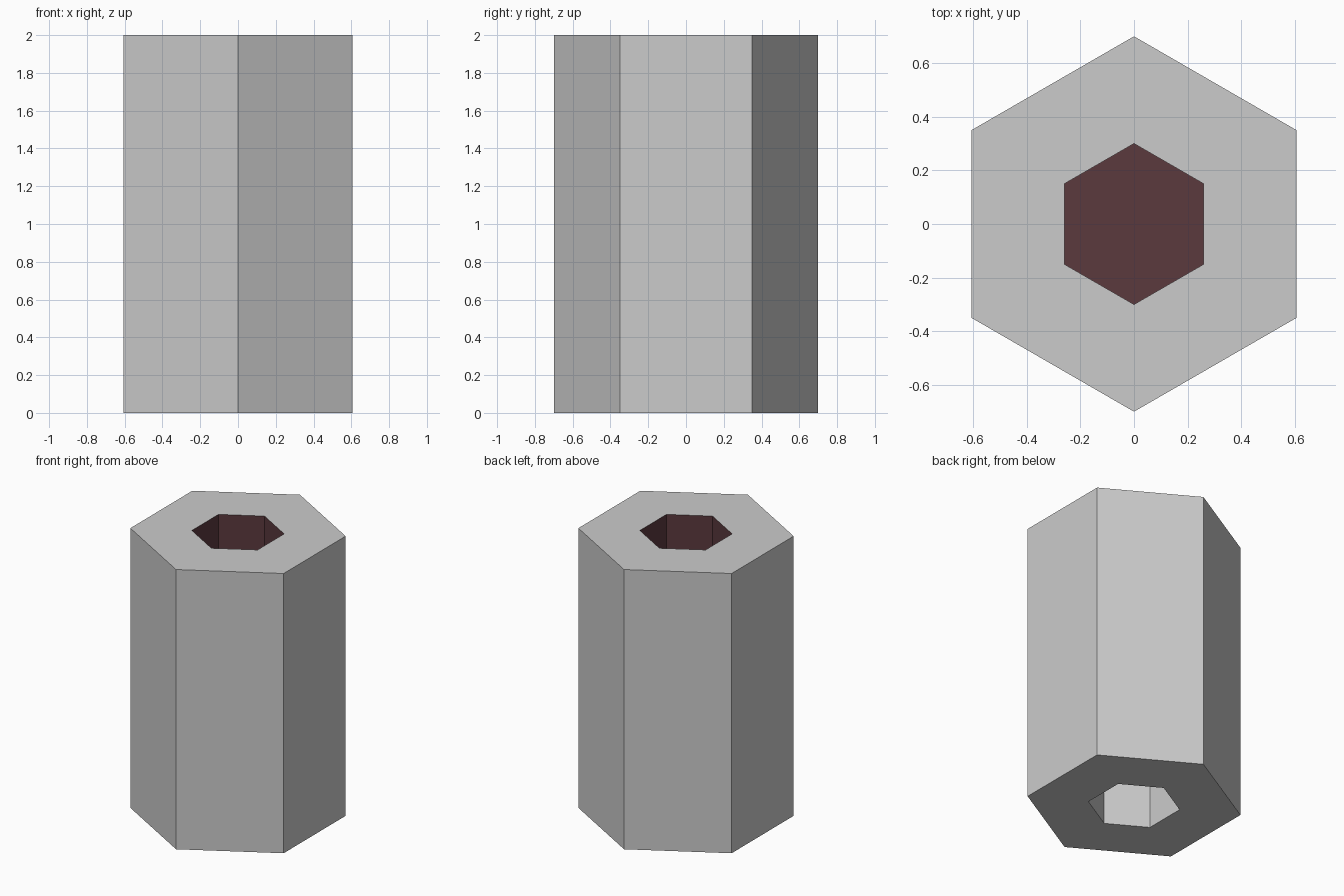
import bpy, bmesh
from math import sin, cos, pi

if "Cube" in bpy.data.objects:
    bpy.data.objects.remove(bpy.data.objects["Cube"])

OUTER, INNER, HEIGHT = 0.70, 0.30, 2.0
TOP_DEPTH, BOTTOM_DEPTH = 0.95, 0.95


def hex_ring(bm, radius, z):
    # corners point along +y and -y
    return [bm.verts.new((radius * cos(pi / 6 + i * pi / 3),
                          radius * sin(pi / 6 + i * pi / 3), z)) for i in range(6)]


def bridge(bm, a, b, mat=0):
    for i in range(6):
        j = (i + 1) % 6
        bm.faces.new((a[i], a[j], b[j], b[i])).material_index = mat


bm = bmesh.new()
# section from the lower recess floor, round the outside, to the upper recess floor
rings = [hex_ring(bm, r, z) for r, z in (
    (INNER, BOTTOM_DEPTH), (INNER, 0), (OUTER, 0),
    (OUTER, HEIGHT), (INNER, HEIGHT), (INNER, HEIGHT - TOP_DEPTH))]
for k in range(5):
    bridge(bm, rings[k], rings[k + 1], 1 if k == 4 else 0)
# recess floors
bm.faces.new(rings[0][::-1])
bm.faces.new(rings[5]).material_index = 1
bmesh.ops.recalc_face_normals(bm, faces=bm.faces)

mesh = bpy.data.meshes.new("hexagonal_column")
# plain body and dark upper recess
body = bpy.data.materials.new("plain_grey")
body.diffuse_color = (0.8, 0.8, 0.8, 1)
body.use_nodes = True
body.node_tree.nodes["Principled BSDF"].inputs["Base Color"].default_value = body.diffuse_color
dark = bpy.data.materials.new("dark_recess")
dark.diffuse_color = (0.103, 0.041, 0.048, 1)
dark.use_nodes = True
dark.node_tree.nodes["Principled BSDF"].inputs["Base Color"].default_value = dark.diffuse_color
mesh.materials.append(body)
mesh.materials.append(dark)
bm.to_mesh(mesh)
bm.free()
bpy.context.collection.objects.link(bpy.data.objects.new("hexagonal_column", mesh))
